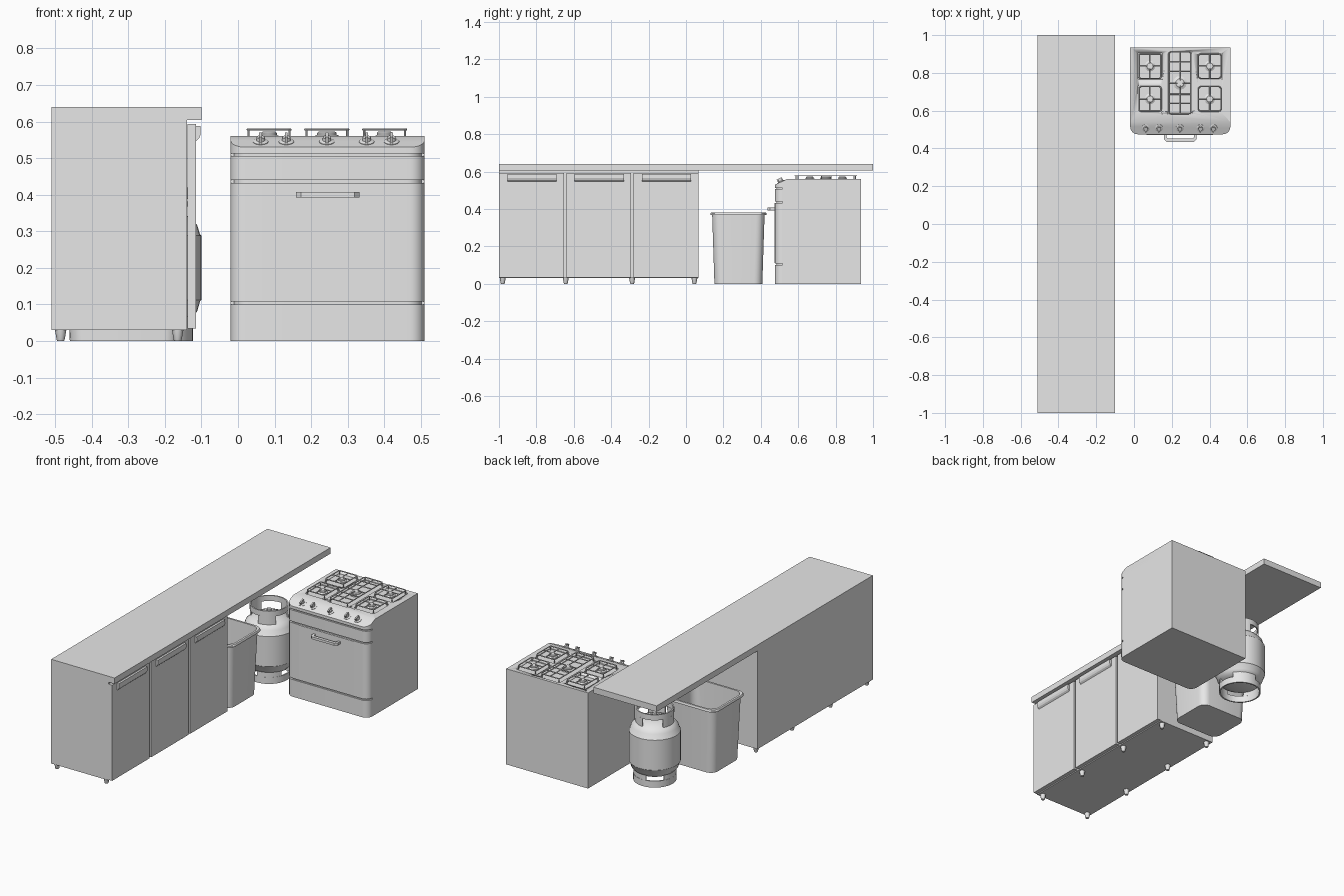
import bpy, bmesh, math
from mathutils import Vector, Matrix

cube = bpy.data.objects.get("Cube")
if cube:
    bpy.data.objects.remove(cube, do_unlink=True)

grey = bpy.data.materials.new("light_grey")
grey.use_nodes = True
grey.diffuse_color = (0.8, 0.8, 0.8, 1)
grey.node_tree.nodes["Principled BSDF"].inputs["Base Color"].default_value = (0.8, 0.8, 0.8, 1)


def finish(name, bm, smooth=False):
    bmesh.ops.recalc_face_normals(bm, faces=bm.faces)
    mesh = bpy.data.meshes.new(name)
    bm.to_mesh(mesh)
    bm.free()
    mesh.materials.append(grey)
    ob = bpy.data.objects.new(name, mesh)
    bpy.context.collection.objects.link(ob)
    if smooth:
        shade(ob)
    return ob


def shade(ob):
    bpy.ops.object.select_all(action='DESELECT')
    ob.select_set(True)
    bpy.context.view_layer.objects.active = ob
    bpy.ops.object.shade_smooth_by_angle(angle=math.radians(35))


def box(name, x, y, z):
    bm = bmesh.new()
    bmesh.ops.create_cube(bm, size=1)
    for v in bm.verts:
        v.co = [lo + (c + 0.5) * (hi - lo) for c, (lo, hi) in zip(v.co, (x, y, z))]
    return finish(name, bm)


def loft(name, rings, caps=True, closed=False, smooth=True):
    """Skin a list of equal-length point rings."""
    bm = bmesh.new()
    rows = [[bm.verts.new(p) for p in ring] for ring in rings]
    n = len(rows[0])
    pairs = list(zip(rows, rows[1:])) + ([(rows[-1], rows[0])] if closed else [])
    for a, b in pairs:
        for i in range(n):
            j = (i + 1) % n
            bm.faces.new((a[i], a[j], b[j], b[i]))
    if caps:
        bm.faces.new(rows[0][::-1])
        bm.faces.new(rows[-1])
    return finish(name, bm, smooth)


def lathe(name, profile, centre, start=0, sweep=360, steps=40):
    """Sweep a closed (radius, z) profile around a vertical axis."""
    full = sweep == 360
    rings = []
    for i in range(steps if full else steps + 1):
        a = math.radians(start + sweep * i / steps)
        rings.append([(centre[0] + r * math.cos(a), centre[1] + r * math.sin(a), z) for r, z in profile])
    ob = loft(name, rings, caps=not full, closed=full)
    bm = bmesh.new()
    bm.from_mesh(ob.data)
    bmesh.ops.remove_doubles(bm, verts=bm.verts, dist=1e-5)
    bmesh.ops.recalc_face_normals(bm, faces=bm.faces)
    bm.to_mesh(ob.data)
    bm.free()
    return ob


def rounded(cx, cy, hx, hy, r, z, steps=6):
    pts = []
    for k, (sx, sy) in enumerate(((1, 1), (-1, 1), (-1, -1), (1, -1))):
        for i in range(steps + 1):
            a = math.pi / 2 * (k + i / steps)
            pts.append((cx + sx * (hx - r) + r * math.cos(a), cy + sy * (hy - r) + r * math.sin(a), z))
    return pts


def rods(name, paths, radius):
    """Round bars along (points, cyclic) paths."""
    cu = bpy.data.curves.new(name, 'CURVE')
    cu.dimensions = '3D'
    cu.bevel_depth, cu.bevel_resolution, cu.use_fill_caps = radius, 1, True
    for pts, cyclic in paths:
        sp = cu.splines.new('POLY')
        sp.points.add(len(pts) - 1)
        for p, co in zip(sp.points, pts):
            p.co = (*co, 1)
        sp.use_cyclic_u = cyclic
    cu.materials.append(grey)
    ob = bpy.data.objects.new(name, cu)
    bpy.context.collection.objects.link(ob)
    bpy.ops.object.select_all(action='DESELECT')
    ob.select_set(True)
    bpy.context.view_layer.objects.active = ob
    bpy.ops.object.convert(target='MESH')
    shade(bpy.context.object)


# Counter and cabinet
box("countertop", (-0.51, -0.1), (-1, 1), (0.605, 0.64))
box("cabinet_body", (-0.51, -0.14), (-1, 0.067), (0.03, 0.605))
for i in range(3):
    y = -1 + 0.36 * i
    box("cabinet_door", (-0.138, -0.115), (y, y + 0.347), (0.034, 0.594))
    lip = [(-0.116, 0.588), (-0.103, 0.588), (-0.102, 0.566), (-0.106, 0.555), (-0.116, 0.546)]
    loft("door_pull", [[(px, yy, pz) for px, pz in lip] for yy in (y + 0.045, y + 0.308)], smooth=False)
for x in (-0.485, -0.165):
    for y in (-0.98, -0.643, -0.288, 0.045):
        lathe("cabinet_foot", [(0, 0), (0.009, 0), (0.011, 0.004), (0.016, 0.032), (0, 0.032)], (x, y), steps=16)

# Open waste bin with a rolled rim
bin_rings = [(0.15, 0.128, 0), (0.164, 0.14, 0.368), (0.175, 0.15, 0.368), (0.175, 0.15, 0.376),
             (0.172, 0.147, 0.381), (0.16, 0.136, 0.381), (0.145, 0.123, 0.008)]
loft("waste_bin", [rounded(-0.31, 0.28, hx, hy, 0.045, z) for hx, hy, z in bin_rings])

# Gas cylinder: tank, foot ring, guard collar, valve
gas = (-0.238, 0.628)
lathe("gas_tank", [(0, 0.042), (0.07, 0.047), (0.108, 0.06), (0.126, 0.08), (0.134, 0.108), (0.138, 0.112),
                   (0.138, 0.288), (0.134, 0.292), (0.126, 0.318), (0.105, 0.34), (0.06, 0.357), (0, 0.362)], gas)
lathe("tank_foot_ring", [(0.107, 0), (0.115, 0), (0.115, 0.038), (0.107, 0.038)], gas)
lathe("tank_collar_ring", [(0.096, 0.388), (0.103, 0.388), (0.103, 0.42), (0.096, 0.42)], gas)
for k in range(3):
    a = 30 + 120 * k
    lathe("tank_foot_post", [(0.107, 0.036), (0.114, 0.036), (0.114, 0.07), (0.107, 0.07)], gas, a, 70, 10)
    lathe("tank_collar_post", [(0.096, 0.335), (0.103, 0.335), (0.103, 0.39), (0.096, 0.39)], gas, a, 55, 10)
lathe("tank_valve", [(0, 0.355), (0.022, 0.355), (0.022, 0.37), (0.012, 0.372), (0.012, 0.39), (0, 0.39)], gas, steps=16)

# Stove body and front panels with rounded front corners
x0, x1, front, back = -0.02, 0.51, 0.475, 0.935
mid = (x0 + x1) / 2


def front_outline(y_back, z, inset=0.0, r=0.04, steps=8):
    pts = [(x1 - inset, y_back, z), (x0 + inset, y_back, z)]
    for k, cx in ((2, x0 + inset + r), (3, x1 - inset - r)):
        for i in range(steps + 1):
            a = math.pi / 2 * (k + i / steps)
            pts.append((cx + r * math.cos(a), front + inset + r + r * math.sin(a), z))
    return pts


box("stove_body", (x0, x1), (0.515, back), (0, 0.53))
loft("stove_core", [front_outline(0.6, z, 0.008) for z in (0.005, 0.53)])
for name, z0, z1 in (("stove_drawer", 0, 0.1), ("stove_door", 0.108, 0.432), ("stove_band", 0.44, 0.506)):
    loft(name, [front_outline(0.516, z) for z in (z0, z1)])
box("door_window", (0.065, 0.417), (front - 0.003, front + 0.01), (0.112, 0.431))

# Door handle, a flat bar bent into a U
half = [(0.087, 0.478), (0.087, 0.45), (0.073, 0.435)]
inner = [(0.072, 0.478), (0.072, 0.459), (0.066, 0.453)]
ushape = ([(mid - a, y) for a, y in half] + [(mid + a, y) for a, y in half[::-1]]
          + [(mid + a, y) for a, y in inner] + [(mid - a, y) for a, y in inner[::-1]])
loft("door_handle", [[(x, y, z) for x, y in ushape] for z in (0.393, 0.407)], smooth=False)

# Cooktop with a sloped control strip
top = 0.56
cooktop = loft("cooktop", [front_outline(back, z) for z in (0.513, top)], smooth=False)
slope = Vector((0, -0.03, 0.065)).normalized()
bm = bmesh.new()
bm.from_mesh(cooktop.data)
cut = bmesh.ops.bisect_plane(bm, geom=bm.verts[:] + bm.edges[:] + bm.faces[:], plane_co=(0, 0.54, top),
                             plane_no=slope, clear_outer=True)
bmesh.ops.holes_fill(bm, edges=[e for e in bm.edges if e.is_boundary])
bm.to_mesh(cooktop.data)
bm.free()
shade(cooktop)

# Control knobs standing on the slope
turn = Vector((0, 0, 1)).rotation_difference(slope).to_matrix().to_4x4()
for x in (0.062, 0.132, 0.243, 0.352, 0.42):
    place = Matrix.Translation((x, 0.508, 0.545)) @ turn
    knob = lathe("knob", [(0, -0.002), (0.021, -0.002), (0.021, 0.002), (0.012, 0.005),
                          (0.011, 0.014), (0, 0.014)], (0, 0), steps=24)
    knob.matrix_world = place
    grip = box("knob_grip", (-0.004, 0.004), (-0.016, 0.014), (0.004, 0.021))
    grip.matrix_world = place


# Burners and grates
def hob(cx, cy, hx, hy, size, bars):
    cutter = loft("pan_cutter", [rounded(cx, cy, hx + 0.003, hy + 0.003, 0.01, z, 3) for z in (top - 0.005, top + 0.02)])
    cutter.hide_render = True
    cutter.hide_set(True)
    mod = cooktop.modifiers.new("pan", 'BOOLEAN')
    mod.operation, mod.object = 'DIFFERENCE', cutter
    lathe("burner", [(0, top - 0.006), (size, top - 0.006), (size, top), (size * 0.75, top + 0.004),
                     (size * 0.75, top + 0.009), (size * 0.6, top + 0.013), (0, top + 0.013)], (cx, cy), steps=24)
    z, hx, hy = top + 0.018, hx - 0.004, hy - 0.004
    paths = [(rounded(cx, cy, hx, hy, 0.01, z, 3), True)]
    for sx in (-1, 1):
        paths.append(([(cx + sx * hx, cy, z), (cx + sx * 0.014, cy, z)], False))
        paths.append(([(cx, cy + sx * hy, z), (cx, cy + sx * 0.014, z)], False))
        for sy in (-1, 1):
            px, py = cx + sx * (hx - 0.003), cy + sy * (hy - 0.003)
            paths.append(([(px, py, z), (px, py, top - 0.005)], False))
    for dy in bars:
        paths.append(([(cx - hx, cy + dy, z), (cx + hx, cy + dy, z)], False))
    rods("grate", paths, 0.003)


for x in (0.085, 0.401):
    for y in (0.662, 0.836):
        hob(x, y, 0.063, 0.069, 0.028, ())
hob(0.243, 0.747, 0.063, 0.167, 0.036, (-0.11, -0.06, 0.06, 0.11))
